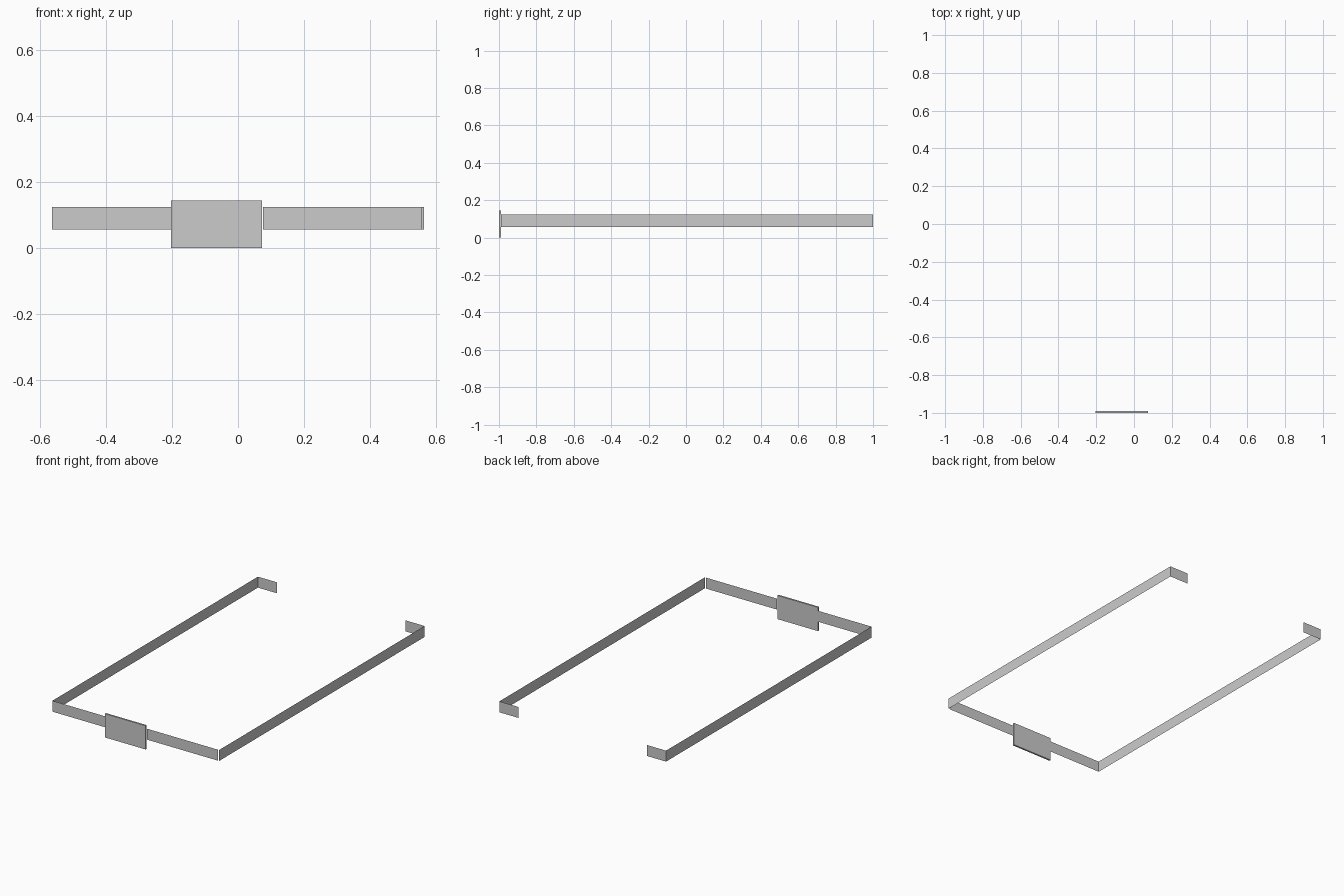
import bpy, bmesh

if "Cube" in bpy.data.objects:
    bpy.data.objects.remove(bpy.data.objects["Cube"])

Z0, Z1 = 0.057, 0.124      # lower and upper edge of the strap
HALF = 0.565               # half width of the loop
FRONT, BACK = -0.99, 1.0
FLAP = 0.13


def make_object(name, bm):
    mesh = bpy.data.meshes.new(name)
    bm.to_mesh(mesh)
    bm.free()
    obj = bpy.data.objects.new(name, mesh)
    bpy.context.collection.objects.link(obj)
    return obj


def strap(name, path):
    """Thin upright band following a path of (x, y) points."""
    bm = bmesh.new()
    low = [bm.verts.new((x, y, Z0)) for x, y in path]
    high = [bm.verts.new((x, y, Z1)) for x, y in path]
    for i in range(len(path) - 1):
        bm.faces.new((low[i], low[i + 1], high[i + 1], high[i]))
    return make_object(name, bm)


def box(name, lo, hi):
    bm = bmesh.new()
    bmesh.ops.create_cube(bm, size=1)
    for v in bm.verts:
        v.co = [(a + b) / 2 + c * (b - a) for a, b, c in zip(lo, hi, v.co)]
    return make_object(name, bm)


# Left half of the strap: back flap, side, front up to the plate
strap("left_strap", [(-HALF + FLAP, BACK), (-HALF, BACK),
                     (-HALF, FRONT), (-0.203, FRONT)])

# Right front piece, with a small gap at the corner
strap("right_front_strap", [(0.076, FRONT), (0.557, FRONT)])

# Right side and its back flap
strap("right_side_strap", [(HALF, FRONT), (HALF, BACK), (HALF - FLAP, BACK)])

# Front plate
box("front_plate", (-0.203, -1.0, 0.0), (0.073, -0.989, 0.145))
